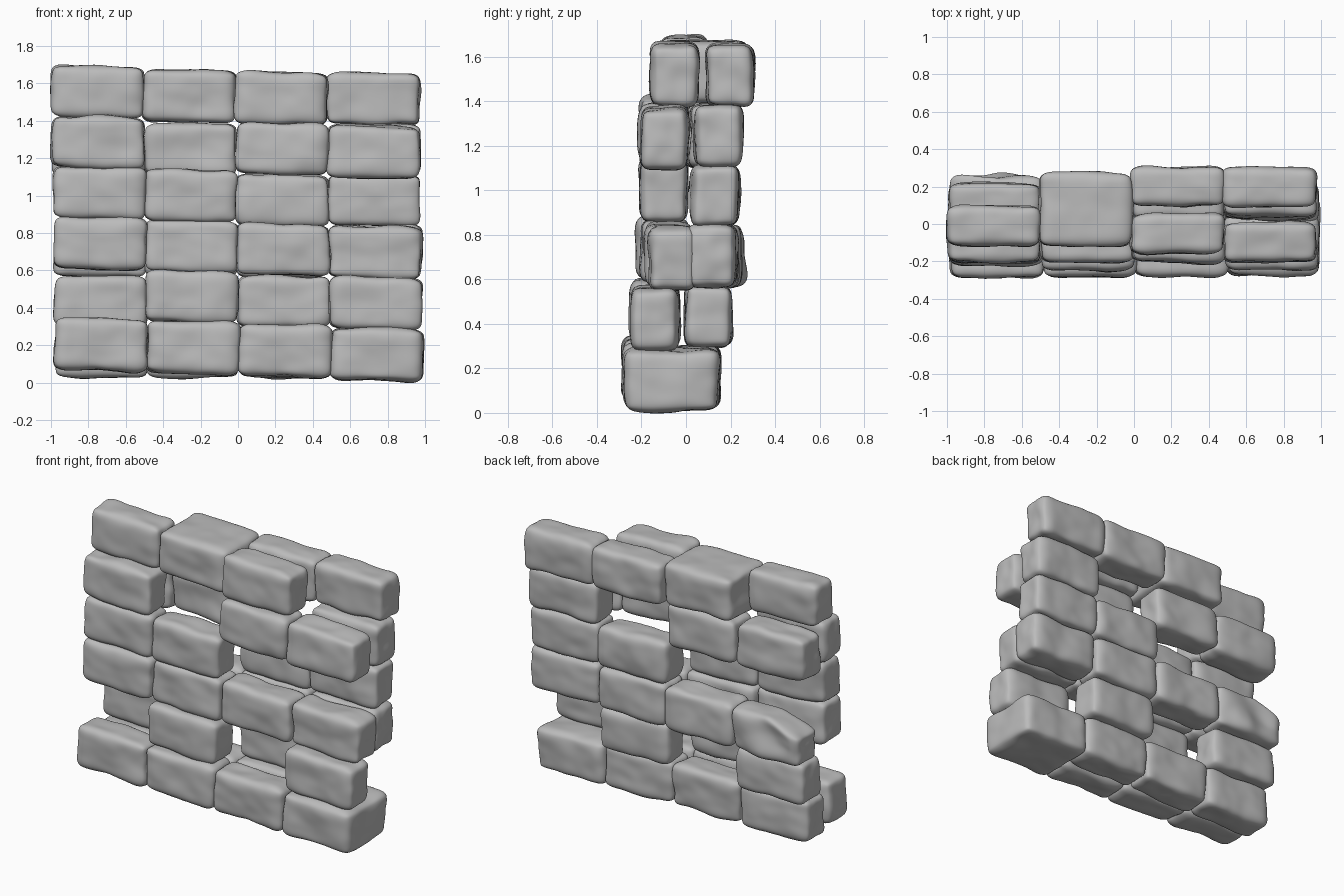
import bpy, bmesh, random
from mathutils import Vector, Matrix, noise

random.seed(4)
cube = bpy.data.objects.get("Cube")
if cube:
    bpy.data.objects.remove(cube, do_unlink=True)

stone = bpy.data.materials.new("grey_stone")
stone.use_nodes = True
grey = (0.5, 0.5, 0.5, 1)
stone.diffuse_color = grey
stone.node_tree.nodes["Principled BSDF"].inputs["Base Color"].default_value = grey


def add_brick(name, centre, tilt, depth=0.106, broken=False):
    """Rounded, worn stone block with gentle dents."""
    half = Vector((0.247, depth, 0.139))
    radius = 0.045
    seed = Vector([random.uniform(-50, 50) for _ in range(3)])
    bm = bmesh.new()
    bmesh.ops.create_cube(bm, size=2)
    bmesh.ops.subdivide_edges(bm, edges=bm.edges[:], cuts=10, use_grid_fill=True)
    for v in bm.verts:
        p = Vector([c * h for c, h in zip(v.co, half)])
        inner = Vector([max(-h + radius, min(h - radius, c)) for c, h in zip(p, half)])
        out = (p - inner).normalized()
        p = inner + out * radius
        # Broad dents plus finer chips
        p += out * (noise.noise(p * 5 + seed) * 0.016 + noise.noise(p * 14 + seed) * 0.007)
        # Broken block: its outer upper corner is worn away
        if broken:
            p.z -= max(0, -p.x - 0.02) * max(0, p.z + 0.05) * 1.9
            p.y += 0.03 * noise.noise(p * 5 + seed)
        v.co = p
    turn = Matrix.Rotation(tilt, 4, 'Y') @ Matrix.Rotation(random.uniform(-0.01, 0.01), 4, 'Z')
    bmesh.ops.transform(bm, matrix=turn, verts=bm.verts)
    for f in bm.faces:
        f.smooth = True
    mesh = bpy.data.meshes.new(name)
    bm.to_mesh(mesh)
    bm.free()
    mesh.materials.append(stone)
    obj = bpy.data.objects.new(name, mesh)
    obj.location = centre
    bpy.context.collection.objects.link(obj)
    smooth = obj.modifiers.new("smooth", 'SUBSURF')
    smooth.levels = smooth.render_levels = 1


# Courses from the ground up, each layer as: pattern, y at the left end, change of y per column
courses = [
    (("1110", -0.18, 0.003), ("1110", 0.045, 0)),
    (("0101", -0.14, 0), ("1010", 0.1, 0)),
    (("1111", -0.115, 0.018), ("1111", 0.155, -0.013)),
    (("1100", -0.1, 0), ("0011", 0.13, 0)),
    (("1011", -0.1, 0), ("1101", 0.11, 0.012)),
    (("1010", -0.01, -0.02), ("0011", 0.215, -0.007)),
]


def column_x(row, col):
    return -0.731 + 0.491 * col - 0.004 * row


for row, course in enumerate(courses):
    for layer, (bricks, y, slope) in zip(("front", "back"), course):
        front = layer == "front"
        for col, present in enumerate(bricks):
            if present == "0":
                continue
            z = 0.27 * row + (0.205 - 0.017 * col if front else 0.165)
            add_brick(f"{layer}_brick_row{row + 1}_column{col + 1}",
                      (column_x(row, col), y + slope * col, z),
                      0.03 if front else 0.01,
                      broken=(row == 2 and col == 0 and not front))

# Blocks that run through the full thickness of the wall
add_brick("through_block_bottom", (column_x(0, 3), -0.062, 0.15), 0.03, depth=0.213)
add_brick("through_block_top", (column_x(5, 1), 0.077, 1.532), 0.025, depth=0.195)
